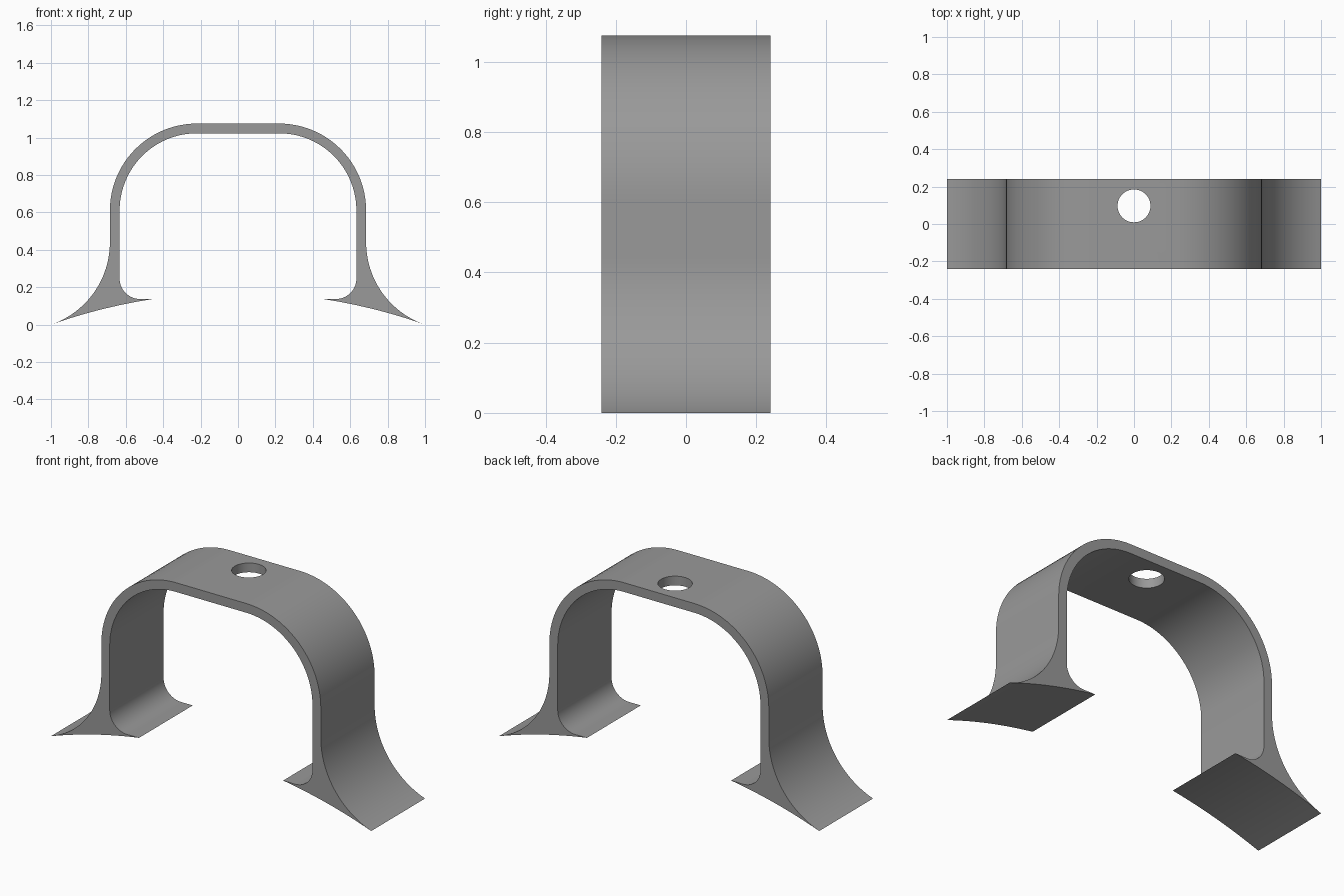
import bpy, bmesh, math

if "Cube" in bpy.data.objects:
    bpy.data.objects.remove(bpy.data.objects["Cube"])

HALF_WIDTH = 0.24
STEPS = 24


def arc(cx, cz, r, a0, a1, n=STEPS):
    """Points on a circular arc, angles in degrees."""
    return [(cx + r * math.cos(math.radians(a0 + (a1 - a0) * i / n)),
             cz + r * math.sin(math.radians(a0 + (a1 - a0) * i / n)))
            for i in range(n + 1)]


# Right half of the section, from the crown's outer edge round to its inner edge
flare_r, flare_z = 0.465, 0.44
flare_x = 0.685 + flare_r
tip = 180 + math.degrees(math.atan2(flare_z, flare_x - 1.0))
half = arc(0.22, 0.61, 0.465, 90, 0)                      # outer shoulder
half += arc(flare_x, flare_z, flare_r, 180, tip)[:-1]     # outer flare
sole_r = 3.0                                              # curved sole
for i in range(13):
    x = 1.0 - 0.55 * i / 12
    half.append((x, math.sqrt(sole_r**2 - x * x) - math.sqrt(sole_r**2 - 1)))
half += arc(0.524, 0.246, 0.109, 270, 360, 14)            # inner fillet
half += arc(0.22, 0.61, 0.413, 0, 90)                     # inner shoulder

# Mirror the half section and extrude it across the width
section = half + [(-x, z) for x, z in reversed(half)]
bm = bmesh.new()
face = bm.faces.new([bm.verts.new((x, -HALF_WIDTH, z)) for x, z in section])
ext = bmesh.ops.extrude_face_region(bm, geom=[face])
bmesh.ops.translate(bm, vec=(0, 2 * HALF_WIDTH, 0),
                    verts=[g for g in ext["geom"] if isinstance(g, bmesh.types.BMVert)])
bmesh.ops.recalc_face_normals(bm, faces=bm.faces)
mesh = bpy.data.meshes.new("arched_bracket")
bm.to_mesh(mesh)
bm.free()
bracket = bpy.data.objects.new("arched_bracket", mesh)
bpy.context.collection.objects.link(bracket)

grey = bpy.data.materials.new("plain grey")
grey.diffuse_color = (0.32, 0.32, 0.32, 1)
grey.use_nodes = True
grey.node_tree.nodes["Principled BSDF"].inputs["Base Color"].default_value = grey.diffuse_color
mesh.materials.append(grey)

# Round hole through the crown, set towards the back
bpy.ops.mesh.primitive_cylinder_add(vertices=48, radius=0.088, depth=0.3,
                                    location=(0, 0.097, 1.05))
cutter = bpy.context.object
cutter.name = "hole_cutter"
cutter.data.materials.append(grey)
cut = bracket.modifiers.new("hole", "BOOLEAN")
cut.operation = "DIFFERENCE"
cut.solver = "EXACT"
cut.object = cutter

# Apply the cut, drop the cutter and smooth the curved faces
bpy.ops.object.select_all(action="DESELECT")
bracket.select_set(True)
bpy.context.view_layer.objects.active = bracket
bpy.ops.object.modifier_apply(modifier=cut.name)
bpy.data.objects.remove(cutter)
bpy.ops.object.shade_smooth_by_angle(angle=math.radians(30))
